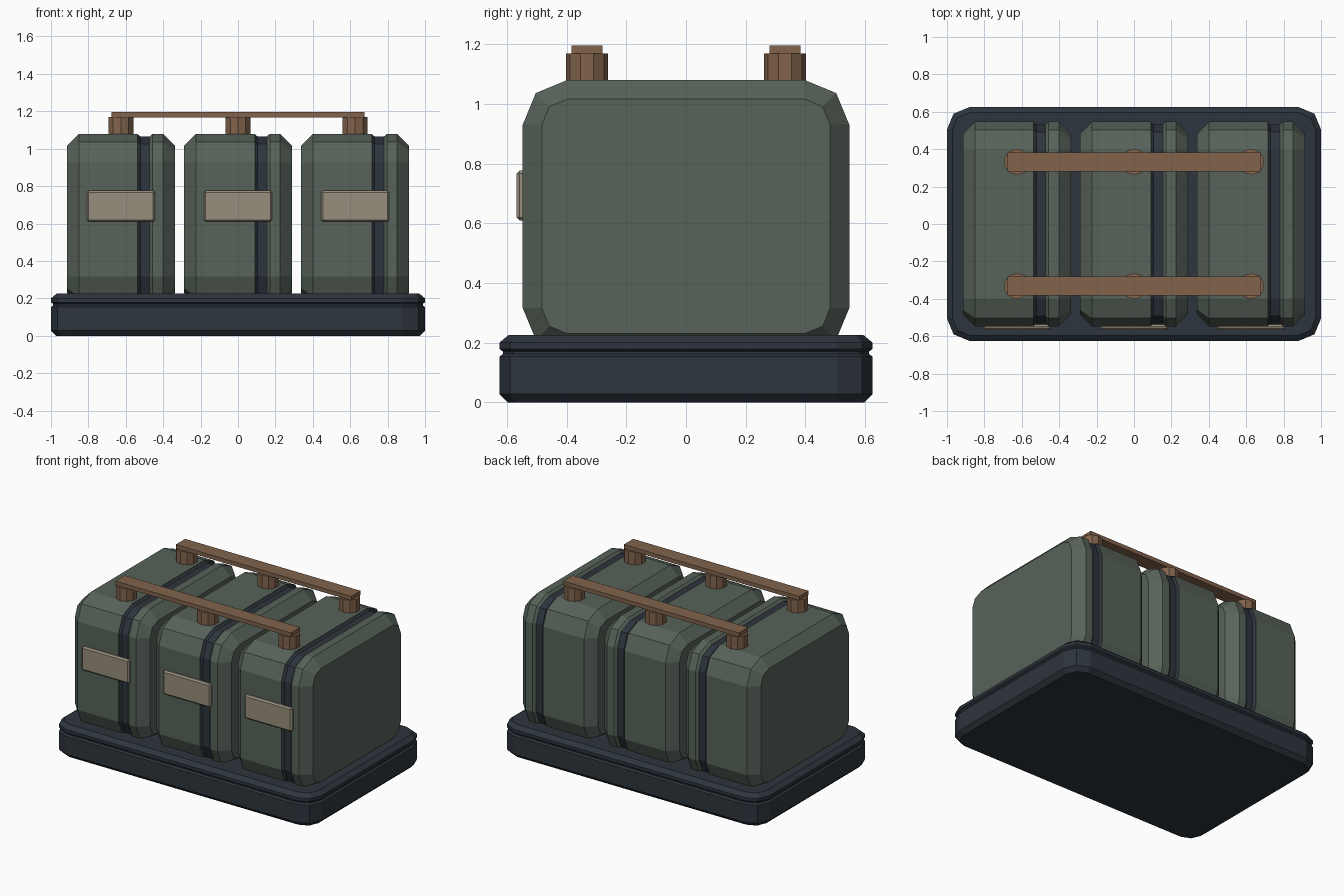
import bpy, bmesh, math
from mathutils import Matrix

if "Cube" in bpy.data.objects:
    bpy.data.objects.remove(bpy.data.objects["Cube"], do_unlink=True)


def material(name, rgb):
    m = bpy.data.materials.new(name)
    m.use_nodes = True
    color = (*rgb, 1)
    m.diffuse_color = color
    m.node_tree.nodes["Principled BSDF"].inputs["Base Color"].default_value = color
    return m


GREEN = material("case green", (0.095, 0.123, 0.1))
NAVY = material("dark navy", (0.027, 0.035, 0.047))
BROWN = material("handle brown", (0.223, 0.125, 0.072))
BEIGE = material("label beige", (0.31, 0.27, 0.205))


def finish(name, bm, mat):
    bmesh.ops.recalc_face_normals(bm, faces=bm.faces)
    mesh = bpy.data.meshes.new(name)
    bm.to_mesh(mesh)
    bm.free()
    mesh.materials.append(mat)
    obj = bpy.data.objects.new(name, mesh)
    bpy.context.collection.objects.link(obj)
    return obj


def rounded_rect(half_u, half_v, radius, segments=2):
    """Outline with faceted round corners, centred on the origin."""
    points = []
    for quarter, (su, sv) in enumerate([(1, 1), (-1, 1), (-1, -1), (1, -1)]):
        for i in range(segments + 1):
            a = (quarter + i / segments) * math.pi / 2
            points.append((su * (half_u - radius) + radius * math.cos(a),
                           sv * (half_v - radius) + radius * math.sin(a)))
    return points


def loft(name, half_u, half_v, radius, steps, mat, place):
    """Skin rounded outlines; each step is (distance along axis, inset)."""
    bm = bmesh.new()
    rings = []
    for d, inset in steps:
        outline = rounded_rect(half_u - inset, half_v - inset, radius - inset)
        rings.append([bm.verts.new(place(u, v, d)) for u, v in outline])
    for low, high in zip(rings, rings[1:]):
        for i in range(len(low)):
            j = (i + 1) % len(low)
            bm.faces.new((low[i], low[j], high[j], high[i]))
    bm.faces.new(rings[0])
    bm.faces.new(rings[-1])
    return finish(name, bm, mat)


def box(name, size, centre, mat, bevel=0):
    bm = bmesh.new()
    bmesh.ops.create_cube(bm, size=1, matrix=Matrix.Translation(centre) @ Matrix.Diagonal((*size, 1)))
    if bevel:
        bmesh.ops.bevel(bm, geom=bm.edges[:], offset=bevel, segments=1, affect="EDGES")
    return finish(name, bm, mat)


# Tray with chamfered rims and a groove around it
loft("base_tray", 1, 0.625, 0.12,
     [(0, 0.028), (0.028, 0), (0.153, 0), (0.162, 0.012), (0.17, 0.012),
      (0.179, 0), (0.2, 0), (0.225, 0.03)],
     NAVY, lambda u, v, d: (u, v, d))

# Three cases, each a deep body, a recessed seal and a lid
for side, cx in (("right", -0.626), ("middle", 0), ("left", 0.626)):
    def place(u, v, d, cx=cx):
        return (cx + d, u, 0.623 + v)

    def slab(part, steps, mat):
        loft(f"{side}_case_{part}", 0.547, 0.457, 0.15, steps, mat, place)

    slab("body", [(-0.288, 0.064), (-0.225, 0), (0.09, 0)], GREEN)
    slab("seal", [(0.09, 0.003), (0.105, 0.015), (0.16, 0.015)], NAVY)
    slab("lid", [(0.138, 0.03), (0.17, 0), (0.225, 0), (0.288, 0.064)], GREEN)
    box(f"{side}_case_label", (0.365, 0.03, 0.166), (cx, -0.552, 0.693), BEIGE, 0.01)

# Carrying bars on ten-sided posts
for side, y in (("front", -0.332), ("back", 0.332)):
    box(f"{side}_handle_bar", (1.35, 0.103, 0.028), (0, y, 1.182), BROWN)
    for i, x in enumerate((-0.626, 0, 0.626)):
        bm = bmesh.new()
        bmesh.ops.create_cone(bm, cap_ends=True, segments=10, radius1=0.07, radius2=0.07,
                              depth=0.12, matrix=Matrix.Translation((x, y, 1.109)))
        finish(f"{side}_handle_post_{i + 1}", bm, BROWN)
